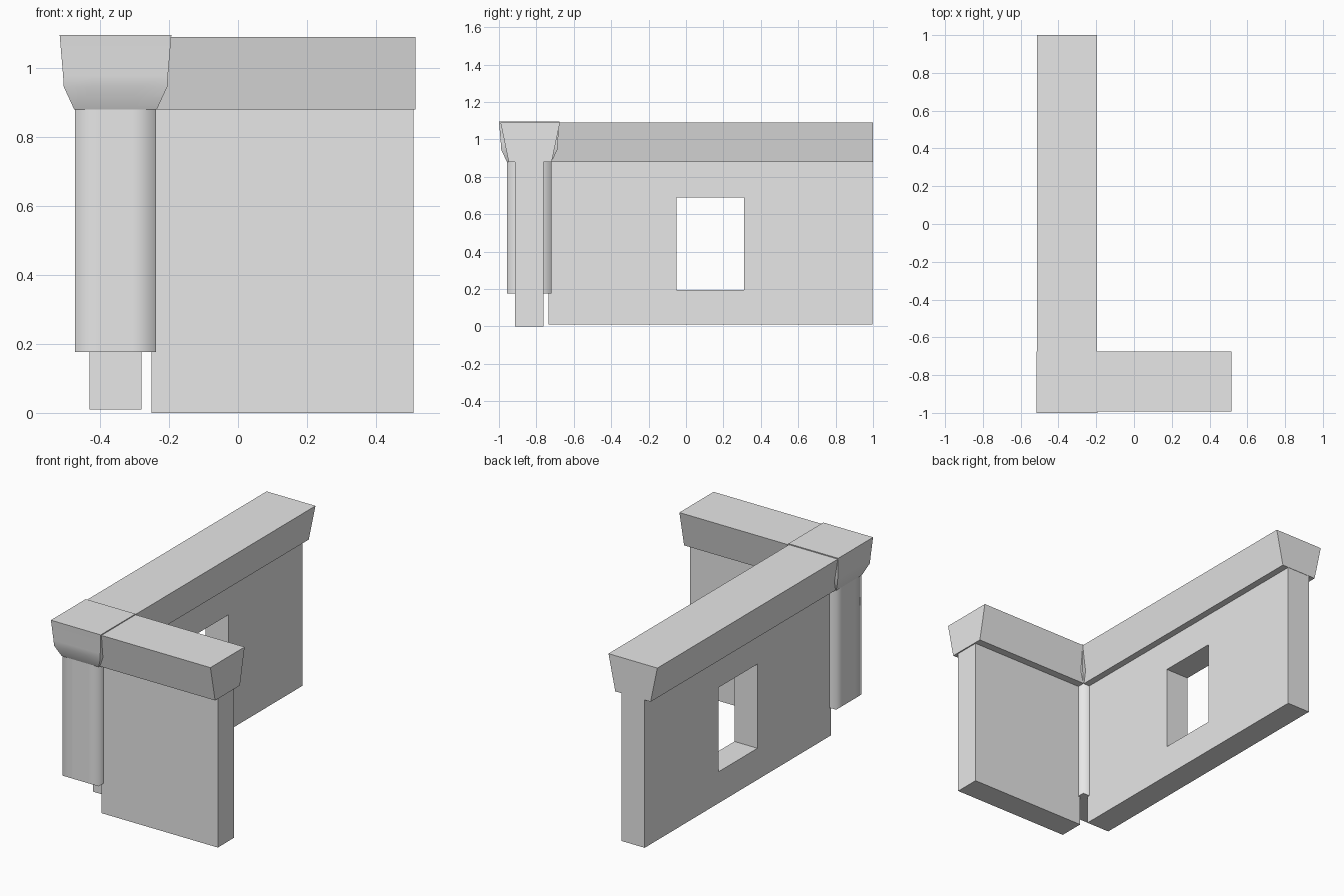
import bpy
import bmesh
from mathutils import Vector

cube = bpy.data.objects.get("Cube")
if cube:
    bpy.data.objects.remove(cube, do_unlink=True)

stone = bpy.data.materials.new("plain grey")
stone.use_nodes = True
GREY = (0.8, 0.8, 0.8, 1)
stone.diffuse_color = GREY
stone.node_tree.nodes["Principled BSDF"].inputs["Base Color"].default_value = GREY

# Shared centre lines and heights
PX, PY = -0.355, -0.838
WALL = 0.075
EAVE = 0.88
COPING_TOP = 1.09


def finish(name, bm):
    bmesh.ops.recalc_face_normals(bm, faces=bm.faces)
    mesh = bpy.data.meshes.new(name)
    bm.to_mesh(mesh)
    bm.free()
    obj = bpy.data.objects.new(name, mesh)
    mesh.materials.append(stone)
    bpy.context.collection.objects.link(obj)
    return obj


def sweep(name, profile, offset):
    """Extrude a closed profile along an offset."""
    bm = bmesh.new()
    face = bm.faces.new([bm.verts.new(p) for p in profile])
    grown = bmesh.ops.extrude_face_region(bm, geom=[face], use_keep_orig=True)
    verts = [g for g in grown["geom"] if isinstance(g, bmesh.types.BMVert)]
    bmesh.ops.translate(bm, verts=verts, vec=offset)
    return finish(name, bm)


def square_loft(name, levels, corners_soft):
    """Stack square rings given as (height, half width)."""
    steps = (-1, -0.42, 0.42)
    unit = [(t, -1) for t in steps] + [(1, t) for t in steps]
    unit += [(-x, -y) for x, y in unit]
    bm = bmesh.new()
    rings = [[bm.verts.new((PX + h * x, PY + h * y, z)) for x, y in unit]
             for z, h in levels]
    n = len(unit)
    for low, high in zip(rings, rings[1:]):
        for i in range(n):
            j = (i + 1) % n
            face = bm.faces.new((low[i], low[j], high[j], high[i]))
            face.smooth = True
    for ring in (rings[0], rings[-1]):
        for edge in bm.faces.new(ring).edges:
            edge.smooth = False
    if not corners_soft:
        for low, high in zip(rings, rings[1:]):
            for i in range(0, n, 3):
                bm.edges.get((low[i], high[i])).smooth = False
    return finish(name, bm)


# Long wall with a window opening
bm = bmesh.new()
ys, zs = (-0.735, -0.05, 0.31, 0.998), (0.01, 0.195, 0.69, EAVE)
grid = [[bm.verts.new((PX - WALL, y, z)) for z in zs] for y in ys]
for i in range(3):
    for j in range(3):
        if (i, j) != (1, 1):
            bm.faces.new((grid[i][j], grid[i + 1][j],
                          grid[i + 1][j + 1], grid[i][j + 1]))
grown = bmesh.ops.extrude_face_region(bm, geom=bm.faces[:], use_keep_orig=True)
bmesh.ops.translate(bm, vec=(2 * WALL, 0, 0), verts=[
    g for g in grown["geom"] if isinstance(g, bmesh.types.BMVert)])
finish("long_wall", bm)

# Short front wall
front_section = [(-0.25, PY + s * WALL, z)
                 for s, z in ((-1, 0), (1, 0), (1, EAVE), (-1, EAVE))]
sweep("short_wall", front_section, Vector((0.758, 0, 0)))

# Copings that flare outward toward the top
flare = ((-0.115, EAVE), (0.115, EAVE), (0.159, COPING_TOP), (-0.159, COPING_TOP))
sweep("long_coping", [(PX + w, -0.735, z) for w, z in flare], Vector((0, 1.735, 0)))
sweep("short_coping", [(-0.25, PY + w + 0.005, z) for w, z in flare],
      Vector((0.765, 0, 0)))

# Corner pillar and its flared capital
square_loft("corner_pillar", [(0.177, 0.118), (0.885, 0.118)], True)
square_loft("pillar_capital", [(EAVE, 0.12), (0.945, 0.15), (0.978, 0.152),
                               (1.096, 0.162)], False)
